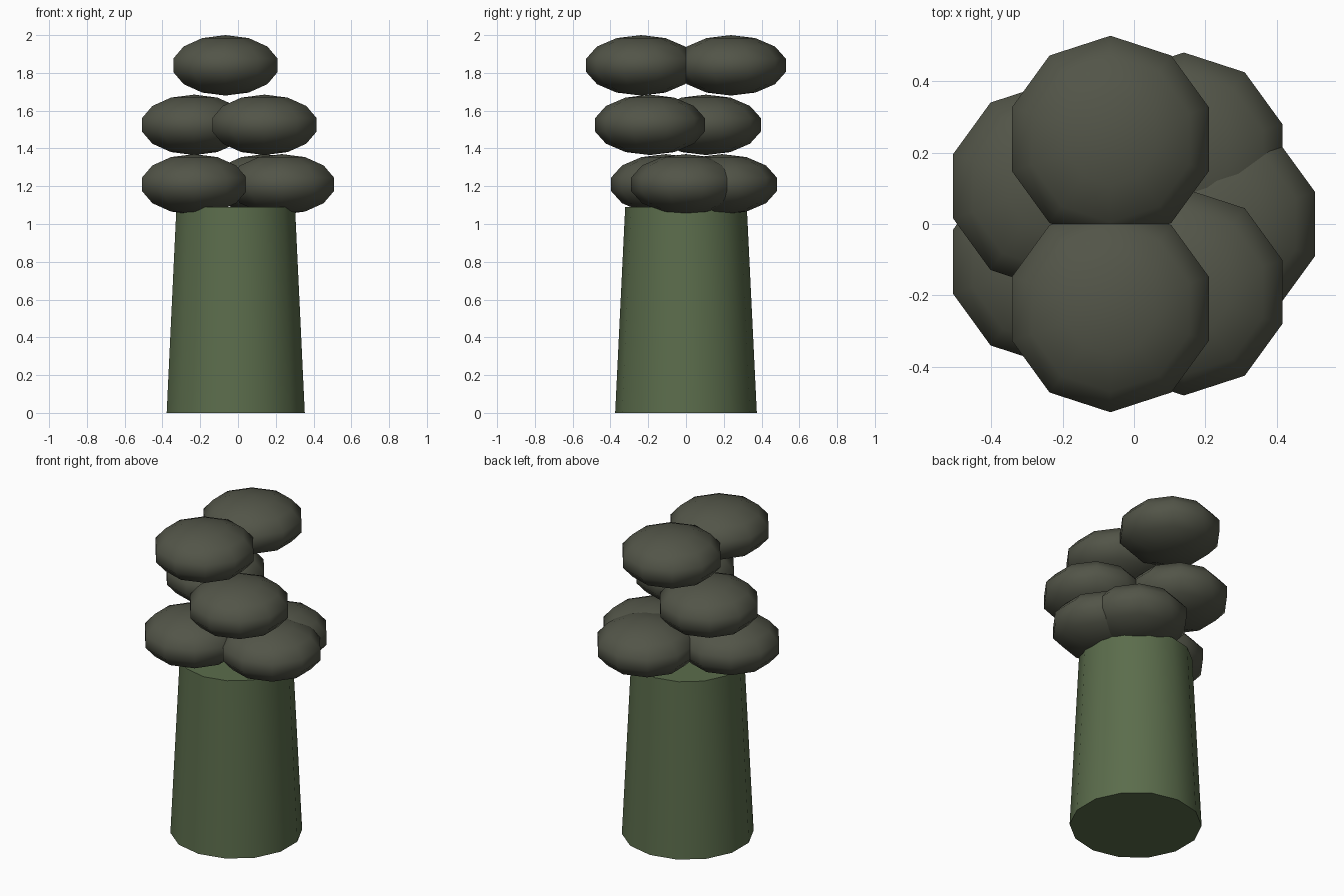
import bpy, math

if "Cube" in bpy.data.objects:
    bpy.data.objects.remove(bpy.data.objects["Cube"])

def material(name, rgb):
    m = bpy.data.materials.new(name)
    m.diffuse_color = (*rgb, 1)
    m.use_nodes = True
    m.node_tree.nodes["Principled BSDF"].inputs["Base Color"].default_value = m.diffuse_color
    return m

stem_mat = material("stem_green", (0.105, 0.152, 0.072))
bud_mat = material("bud_dark_green", (0.085, 0.09, 0.065))
CX = -0.012  # axis of the stem

def finish(obj, name, mat):
    obj.name = name
    obj.data.materials.append(mat)
    bpy.ops.object.shade_smooth_by_angle(angle=math.radians(50))

# tapered stem
bpy.ops.mesh.primitive_cone_add(vertices=14, radius1=0.375, radius2=0.322,
                                depth=1.09, location=(CX, 0, 0.545))
finish(bpy.context.object, "stem", stem_mat)

# seven flattened buds spiralling round the axis on three levels
levels = [0, 0, 2, 1, 0, 2, 1]
for i, level in enumerate(levels):
    a = i * math.tau / 7
    bpy.ops.mesh.primitive_uv_sphere_add(
        segments=10, ring_count=7, radius=1,
        location=(CX + 0.244 * math.cos(a), 0.244 * math.sin(a), 1.21 + 0.315 * level))
    bud = bpy.context.object
    bud.scale = (0.298, 0.298, 0.16)
    bpy.ops.object.transform_apply(location=False, rotation=False, scale=True)
    finish(bud, f"bud_{i + 1}", bud_mat)
